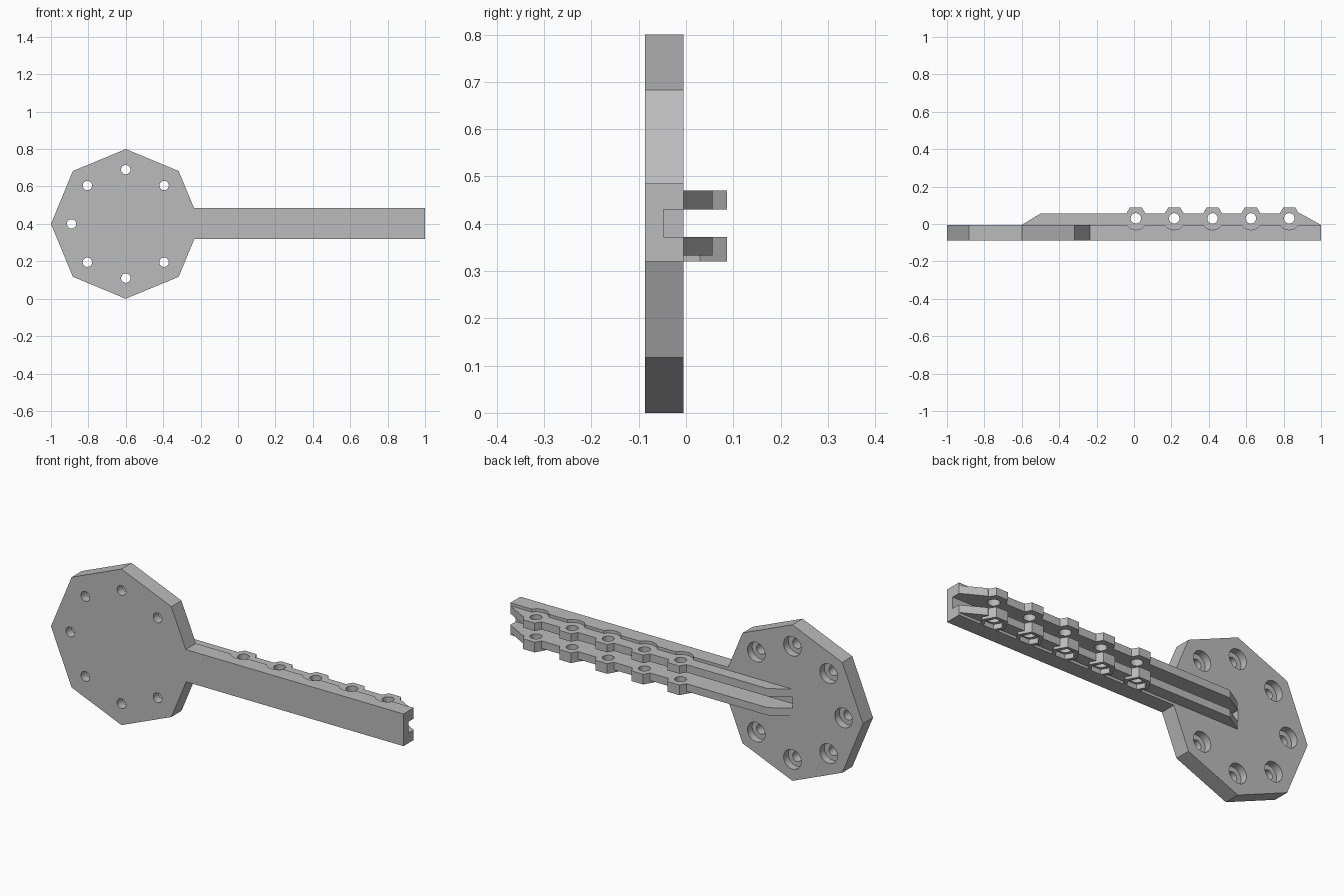
import bpy, math

if "Cube" in bpy.data.objects:
    bpy.data.objects.remove(bpy.data.objects["Cube"])

grey = bpy.data.materials.new("plain_grey")
grey.diffuse_color = (0.50, 0.50, 0.50, 1)
grey.use_nodes = True
grey.node_tree.nodes["Principled BSDF"].inputs["Base Color"].default_value = grey.diffuse_color


def prism(name, pts, axis, lo, hi):
    """Extrude a 2D outline; axis 'Y' takes (x, z) points, axis 'Z' takes (x, y)."""
    def at(p, d):
        return (p[0], d, p[1]) if axis == 'Y' else (p[0], p[1], d)
    n = len(pts)
    verts = [at(p, lo) for p in pts] + [at(p, hi) for p in pts]
    faces = [tuple(range(n)), tuple(range(2 * n - 1, n - 1, -1))]
    faces += [(i, i + n, (i + 1) % n + n, (i + 1) % n) for i in range(n)]
    me = bpy.data.meshes.new(name)
    me.from_pydata(verts, [], faces)
    ob = bpy.data.objects.new(name, me)
    bpy.context.collection.objects.link(ob)
    me.materials.append(grey)
    bpy.context.view_layer.objects.active = ob
    ob.select_set(True)
    bpy.ops.object.mode_set(mode='EDIT')
    bpy.ops.mesh.select_all(action='SELECT')
    bpy.ops.mesh.normals_make_consistent(inside=False)
    bpy.ops.object.mode_set(mode='OBJECT')
    ob.select_set(False)
    return ob


def ngon(cx, cy, r, n):
    return [(cx + r * math.cos(2 * math.pi * i / n),
             cy + r * math.sin(2 * math.pi * i / n)) for i in range(n)]


def rect(x0, x1, y0, y1):
    return [(x0, y0), (x1, y0), (x1, y1), (x0, y1)]


def combine(base, others, op):
    for o in others:
        m = base.modifiers.new("join", 'BOOLEAN')
        m.operation, m.solver, m.object = op, 'EXACT', o
        bpy.context.view_layer.objects.active = base
        bpy.ops.object.modifier_apply(modifier=m.name)
        bpy.data.objects.remove(o)


FRONT, BACK = -0.087, -0.005
BOSS_X = [0.01 + 0.205 * i for i in range(5)]
BOSS_Y = 0.03

# Octagonal plate with the straight arm
body = prism("plate_and_arm", ngon(-0.6, 0.4, 0.4, 8), 'Y', FRONT, BACK)
combine(body, [prism("arm", rect(-0.5, 1.0, 0.32, 0.485), 'Y', FRONT, BACK)], 'UNION')

# Channel along the arm, seven counterbored holes, and reliefs above the bosses
cuts = [prism("channel", rect(-0.6, 1.1, 0.372, 0.43), 'Y', -0.048, 0.1)]
for k in range(1, 8):
    a = k * math.pi / 4
    cx, cz = -0.6 + 0.29 * math.cos(a), 0.4 + 0.29 * math.sin(a)
    cuts.append(prism("hole", ngon(cx, cz, 0.025, 24), 'Y', -0.2, 0.1))
    cuts.append(prism("counterbore", ngon(cx, cz, 0.05, 24), 'Y', -0.043, 0.1))
for x in BOSS_X:
    cuts.append(prism("relief", ngon(x, BOSS_Y, 0.062, 12), 'Z', 0.47, 0.6))
combine(body, cuts, 'DIFFERENCE')

# Two ribs with hexagonal bosses; the lower bosses carry nut pockets
profile = [(-0.6, BACK - 0.002), (-0.6, BACK), (-0.5, 0.056),
           (0.89, 0.056), (1.0, BACK), (1.0, BACK - 0.002)]
for name, z0, z1, b0 in (("upper_rib", 0.43, 0.47, 0.43),
                         ("lower_rib", 0.333, 0.372, 0.32)):
    rib = prism(name, profile, 'Z', z0, z1)
    bosses = [prism("boss", ngon(x, BOSS_Y, 0.0658, 6), 'Z', b0, z1) for x in BOSS_X]
    combine(rib, bosses, 'UNION')
    # Keep the bosses from poking through below the arm's back face
    combine(rib, [prism("trim", rect(-1, 1.2, -0.2, BACK - 0.002), 'Z', 0.2, 0.6)],
            'DIFFERENCE')
    bores = [prism("bore", ngon(x, BOSS_Y, 0.028, 24), 'Z', 0.2, 0.6) for x in BOSS_X]
    if name == "lower_rib":
        bores += [prism("pocket", ngon(x, BOSS_Y, 0.048, 6), 'Z', 0.2, 0.345)
                  for x in BOSS_X]
    combine(rib, bores, 'DIFFERENCE')

# Smooth the round holes, keep every other edge sharp
bpy.ops.object.select_all(action='SELECT')
bpy.ops.object.shade_smooth_by_angle(angle=math.radians(25))
